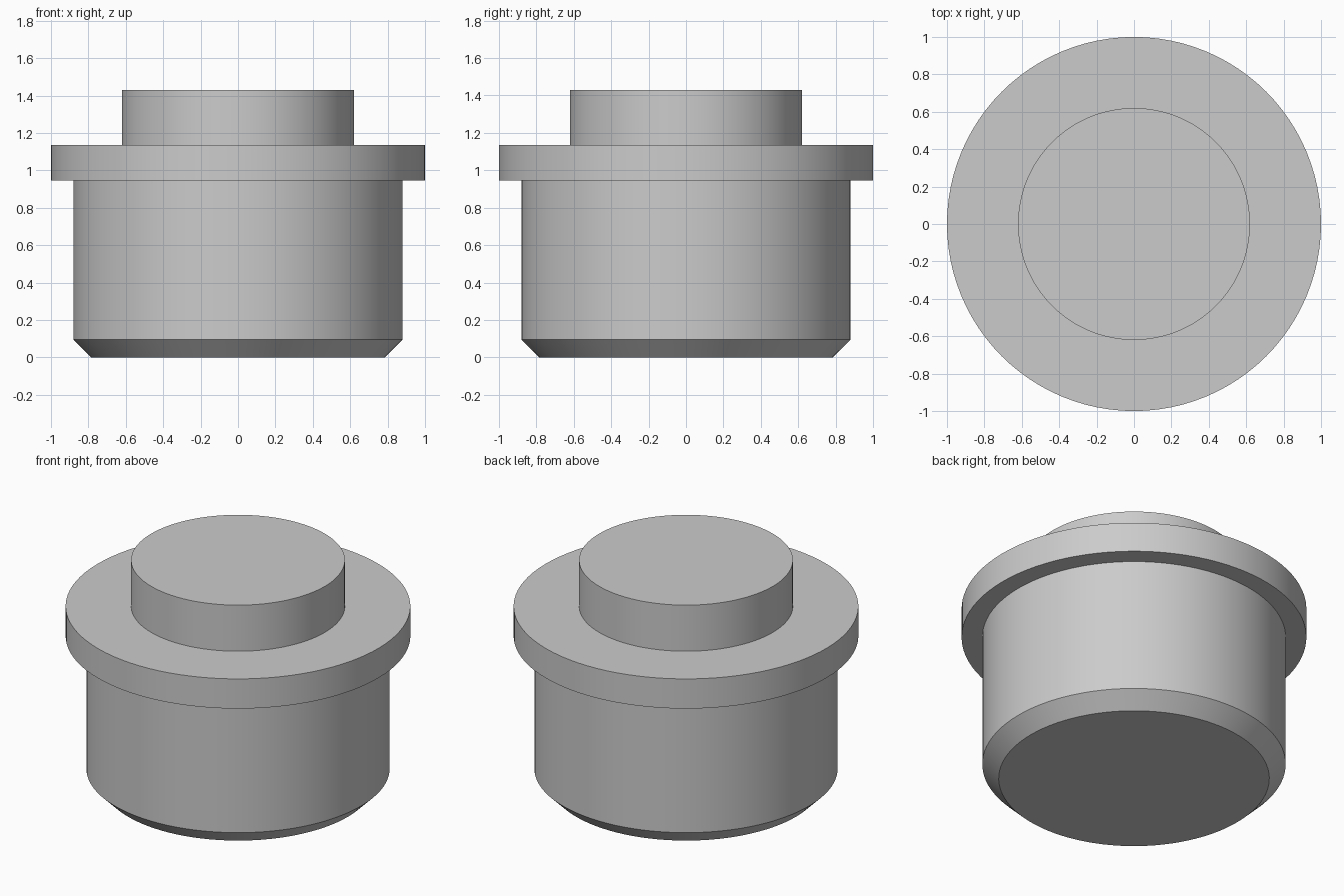
import bpy
import bmesh
from math import tau, radians

SEGMENTS = 96

cube = bpy.data.objects.get("Cube")
if cube:
    bpy.data.objects.remove(cube, do_unlink=True)

# Plain grey finish
grey = bpy.data.materials.new("plain_grey")
grey.use_nodes = True
colour = (0.6, 0.6, 0.6, 1)
grey.diffuse_color = colour
grey.node_tree.nodes["Principled BSDF"].inputs["Base Color"].default_value = colour

# Half section as (radius, height), from the bottom centre to the top centre
profile = [
    (0, 0), (0.785, 0),             # flat base
    (0.88, 0.095), (0.88, 0.945),   # chamfer and body wall
    (1, 0.945), (1, 1.135),         # flange
    (0.62, 1.135), (0.62, 1.43),    # raised boss
    (0, 1.43),
]


def revolve(name, points, material):
    """Spin a half section around the z axis into a closed solid."""
    bm = bmesh.new()
    verts = [bm.verts.new((r, 0, z)) for r, z in points]
    edges = [bm.edges.new(pair) for pair in zip(verts, verts[1:])]
    bmesh.ops.spin(bm, geom=verts + edges, cent=(0, 0, 0), axis=(0, 0, 1),
                   angle=tau, steps=SEGMENTS, use_merge=False)
    bmesh.ops.remove_doubles(bm, verts=bm.verts, dist=0.0001)
    bmesh.ops.recalc_face_normals(bm, faces=bm.faces)
    mesh = bpy.data.meshes.new(name)
    bm.to_mesh(mesh)
    bm.free()
    mesh.materials.append(material)
    obj = bpy.data.objects.new(name, mesh)
    bpy.context.collection.objects.link(obj)
    return obj


# Stepped plug: chamfered body, flange and boss in one turned solid
plug = revolve("flanged_plug", profile, grey)
bpy.ops.object.select_all(action="DESELECT")
plug.select_set(True)
bpy.context.view_layer.objects.active = plug
bpy.ops.object.shade_smooth_by_angle(angle=radians(30))
